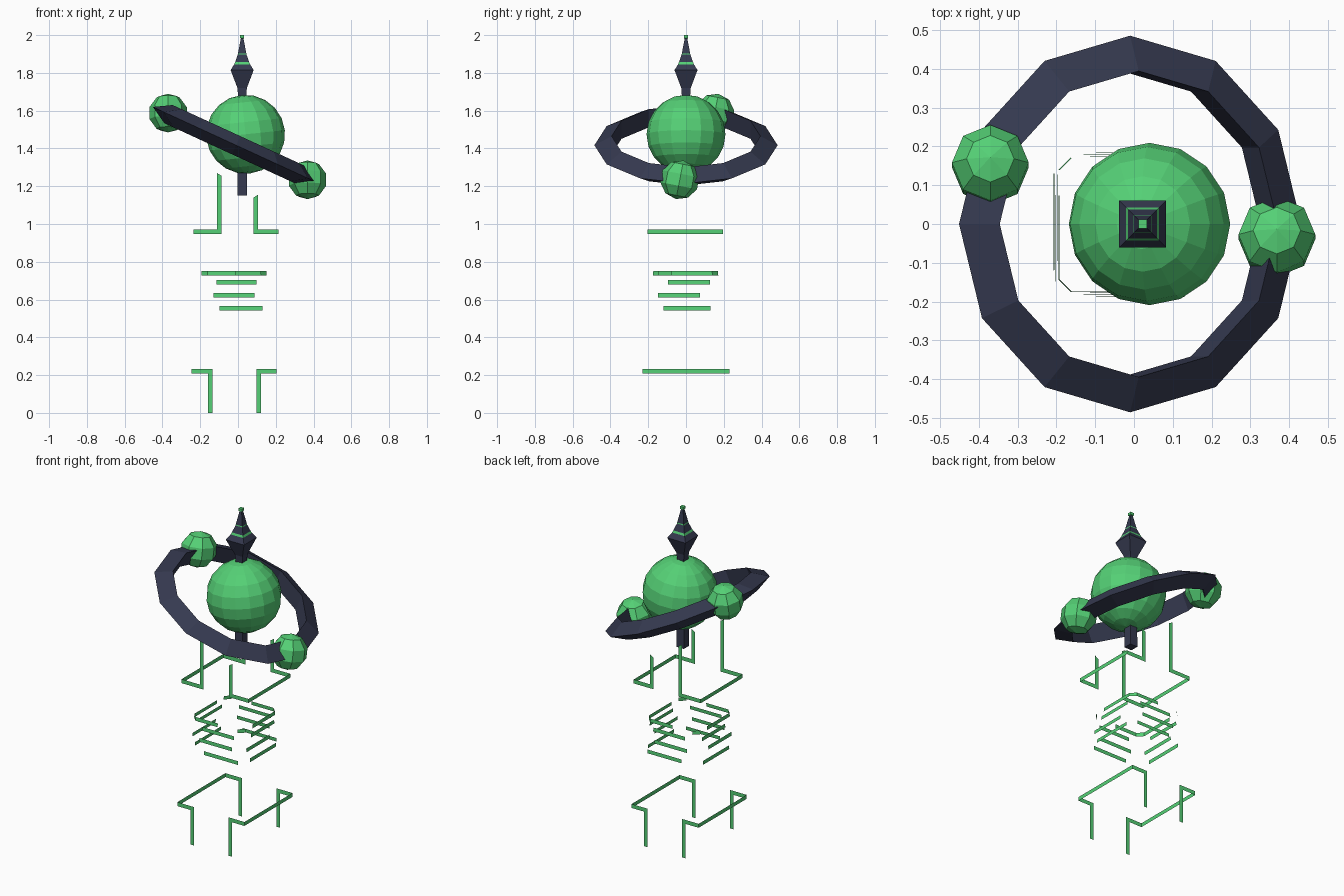
import bpy, bmesh, math
from mathutils import Matrix, Vector

cube = bpy.data.objects.get("Cube")
if cube:
    bpy.data.objects.remove(cube)


def material(name, rgb):
    m = bpy.data.materials.new(name)
    m.use_nodes = True
    m.diffuse_color = (*rgb, 1)
    m.node_tree.nodes["Principled BSDF"].inputs["Base Color"].default_value = (*rgb, 1)
    return m


GREEN = material("glowing green", (0.09, 0.63, 0.18))
DARK = material("dark slate", (0.036, 0.042, 0.08))


def finish(bm, name, *mats):
    me = bpy.data.meshes.new(name)
    bm.to_mesh(me)
    bm.free()
    for m in mats:
        me.materials.append(m)
    ob = bpy.data.objects.new(name, me)
    bpy.context.collection.objects.link(ob)
    return ob


def ball(name, center, radius, segments, rings, tilt):
    bm = bmesh.new()
    bmesh.ops.create_uvsphere(bm, u_segments=segments, v_segments=rings, radius=radius)
    ob = finish(bm, name, GREEN)
    ob.location = center
    ob.rotation_euler = [math.radians(a) for a in tilt]


def loft(rings, bm, closed):
    """Skin quads between consecutive loops of vertices."""
    pairs = list(zip(rings, rings[1:] + rings[:1])) if closed else list(zip(rings, rings[1:]))
    for a, b in pairs:
        n = len(a)
        for i in range(n):
            bm.faces.new((a[i], a[(i + 1) % n], b[(i + 1) % n], b[i]))


# Planet and its two moons
ball("planet", (0.04, 0, 1.475), 0.209, 16, 10, (0, -6, 0))
ball("upper_moon", (-0.37, 0.152, 1.587), 0.104, 8, 5, (-11, 0, 0))
ball("lower_moon", (0.368, -0.033, 1.234), 0.104, 8, 5, (-11, 0, 0))

# Tilted orbit ring: twelve sides, triangular section
bm = bmesh.new()
loops = []
for i in range(12):
    turn = Matrix.Rotation(math.tau * i / 12, 4, "Z")
    loops.append([bm.verts.new(turn @ Vector(p)) for p in
                  ((0.485, 0, 0), (0.394, 0, 0.053), (0.394, 0, -0.053))])
loft(loops, bm, True)
bmesh.ops.recalc_face_normals(bm, faces=bm.faces)
ring = finish(bm, "orbit_ring", DARK)
ring.location = (-0.01, 0, 1.417)
ring.rotation_euler.y = math.radians(24.7)

# Square spire running through the planet, with green bands and tip
PROFILE = [(1.15, 0.025), (1.68, 0.022), (1.72, 0.025), (1.815, 0.061),
           (1.845, 0.042), (1.857, 0.037), (1.897, 0.023), (1.903, 0.022),
           (1.982, 0.007), (1.984, 0.011), (2.0, 0.011)]
BANDS = ((1.845, 1.857), (1.897, 1.903), (1.982, 2.0))
bm = bmesh.new()
loops = [[bm.verts.new((0.022 + sx * h, sy * h, z))
          for sx, sy in ((-1, -1), (1, -1), (1, 1), (-1, 1))] for z, h in PROFILE]
loft(loops, bm, False)
bm.faces.new(loops[0][::-1])
bm.faces.new(loops[-1])
for f in bm.faces:
    z = f.calc_center_median().z
    f.material_index = int(any(lo < z <= hi for lo, hi in BANDS))
bmesh.ops.recalc_face_normals(bm, faces=bm.faces)
finish(bm, "spire", DARK, GREEN)

W = 0.024  # width of the light strips


def quad(bm, *pts):
    bm.faces.new([bm.verts.new(p) for p in pts])


def bracket(name, x_out, x_in, y0, y1, z_bar, z_end, slant=0.0):
    """Strip along one side, wrapping both corners into a vertical leg."""
    s = math.copysign(1, x_in - x_out)
    up = z_bar + W
    bm = bmesh.new()
    quad(bm, (x_out, y0, z_bar), (x_out, y1, z_bar), (x_out, y1, up), (x_out, y0, up))
    edge = x_in - s * W
    for y in (y0, y1):
        quad(bm, (x_out, y, z_bar), (x_in, y, z_bar), (x_in, y, up), (x_out, y, up))
        start = up if z_end > up else z_bar
        quad(bm, (edge, y, start), (x_in, y, start),
             (x_in, y, z_end + slant), (edge, y, z_end))
    finish(bm, name, GREEN)


# Lower and upper strip brackets
bracket("lower_right_bracket", -0.246, -0.135, -0.23, 0.23, 0.209, 0)
bracket("lower_left_bracket", 0.204, 0.098, -0.23, 0.23, 0.209, 0)
bracket("upper_right_bracket", -0.235, -0.087, -0.205, 0.195, 0.948, 1.27, -0.015)
bracket("upper_left_bracket", 0.214, 0.082, -0.205, 0.195, 0.948, 1.155, -0.015)

# Middle strips lie on a column that narrows towards the top
CX, CY = -0.021, -0.002


def half(z):
    return 0.172 + (0.74 - z) * 0.07


def ribbon(bm, path, z):
    """Strip through points given as fractions of the column's half width."""
    lo, hi = z - 0.011, z + 0.011
    for a, b in zip(path, path[1:]):
        quad(bm, *((CX + u * half(h), CY + v * half(h), h)
                   for (u, v), h in ((a, lo), (b, lo), (b, hi), (a, hi))))


# Top row: two wrapping strips and two corner pieces
C = 0.82
bm = bmesh.new()
for s in (1, -1):
    ribbon(bm, [(-s, 0.44 * s), (-s, -C * s), (-C * s, -s), (0.04 * s, -s)], 0.739)
    ribbon(bm, [(-s, C * s), (-C * s, s)], 0.739)
finish(bm, "column_top_strips", GREEN)

# Lower rows: one straight strip per side
ROWS = [(0.692, -0.114, 0.098, -0.095, 0.127),
        (0.623, -0.13, 0.087, -0.148, 0.074),
        (0.554, -0.098, 0.13, -0.119, 0.13)]
for n, (z, x0, x1, y0, y1) in enumerate(ROWS):
    bm = bmesh.new()
    h = half(z)
    for s in (1, -1):
        ribbon(bm, [((x0 - CX) / h, s), ((x1 - CX) / h, s)], z)
        ribbon(bm, [(s, (y0 - CY) / h), (s, (y1 - CY) / h)], z)
    finish(bm, f"column_strips_{n + 1}", GREEN)
